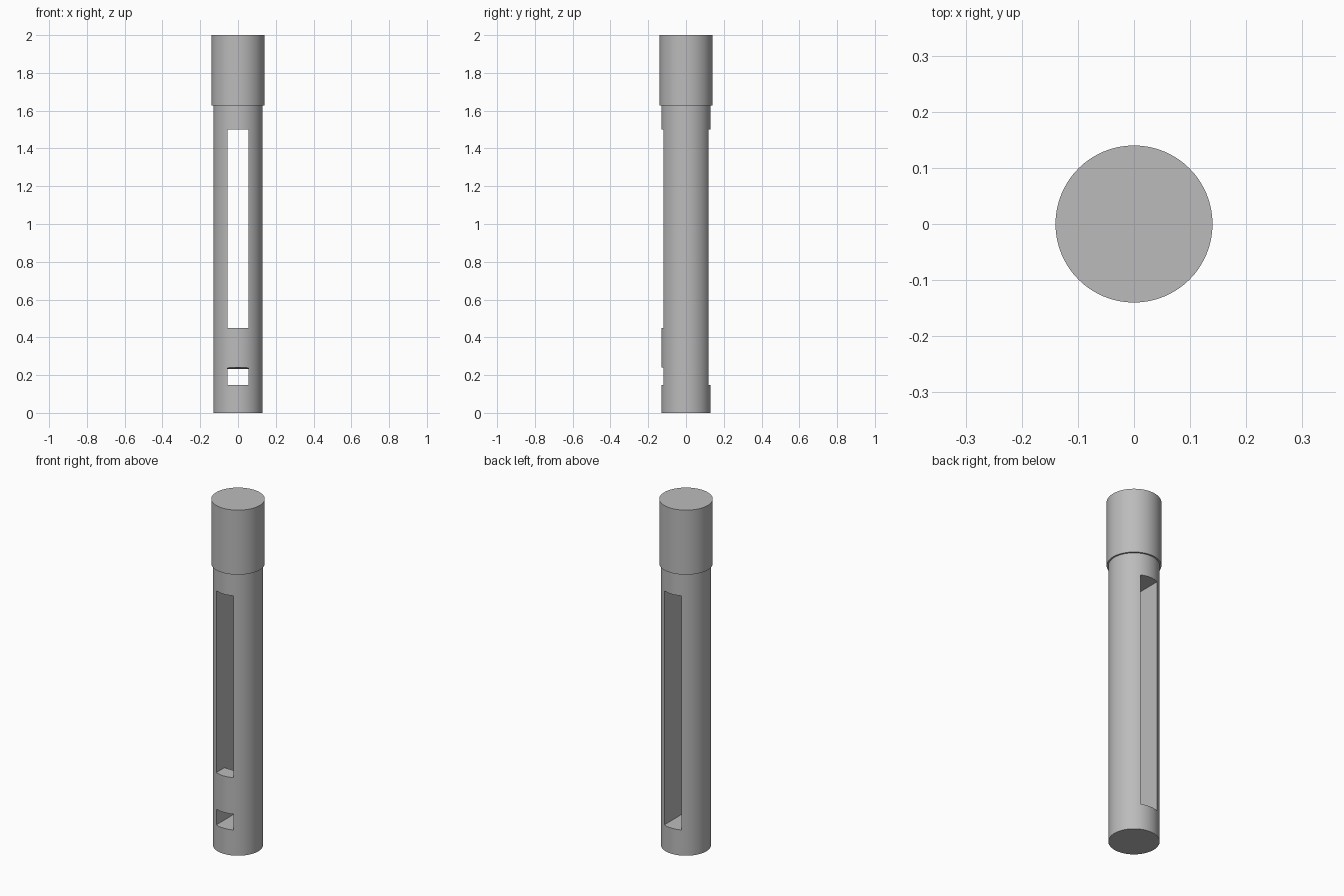
import bpy
import bmesh
import math

cube = bpy.data.objects.get("Cube")
if cube:
    bpy.data.objects.remove(cube, do_unlink=True)

grey = bpy.data.materials.new("plain grey")
grey.use_nodes = True
grey.diffuse_color = (0.5, 0.5, 0.5, 1)
grey.node_tree.nodes["Principled BSDF"].inputs["Base Color"].default_value = (0.5, 0.5, 0.5, 1)


def cylinder(name, radius, bottom, top):
    bpy.ops.mesh.primitive_cylinder_add(
        vertices=64, radius=radius, depth=top - bottom,
        location=(0, 0, (bottom + top) / 2))
    obj = bpy.context.object
    obj.name = name
    obj.data.materials.append(grey)
    return obj


def extruded_profile(name, profile, half_width):
    """Extrude a (y, z) outline along x, centred on x = 0."""
    bm = bmesh.new()
    face = bm.faces.new([bm.verts.new((-half_width, y, z)) for y, z in profile])
    result = bmesh.ops.extrude_face_region(bm, geom=[face])
    moved = [v for v in result["geom"] if isinstance(v, bmesh.types.BMVert)]
    bmesh.ops.translate(bm, verts=moved, vec=(2 * half_width, 0, 0))
    bmesh.ops.recalc_face_normals(bm, faces=bm.faces)
    mesh = bpy.data.meshes.new(name)
    bm.to_mesh(mesh)
    bm.free()
    mesh.materials.append(grey)
    obj = bpy.data.objects.new(name, mesh)
    bpy.context.collection.objects.link(obj)
    obj.hide_render = True
    return obj


# Shaft and the wider head on top of it
shaft = cylinder("shaft", 0.131, 0, 1.63)
head = cylinder("head", 0.14, 1.627, 2)

# One long slot at the back, split by a short bridge at the front
slot_bottom, slot_top, bridge_back = 0.148, 1.5, -0.045
slot = extruded_profile("slot_cutter", [
    (0.2, slot_bottom), (0.2, slot_top), (-0.2, slot_top), (-0.2, 0.45),
    (bridge_back, 0.45), (bridge_back, 0.232), (-0.2, 0.246),
    (-0.2, slot_bottom)], 0.055)

cut = shaft.modifiers.new("slot", "BOOLEAN")
cut.operation = "DIFFERENCE"
cut.solver = "EXACT"
cut.object = slot
bpy.ops.object.select_all(action="DESELECT")
bpy.context.view_layer.objects.active = shaft
shaft.select_set(True)
bpy.ops.object.modifier_apply(modifier=cut.name)
bpy.data.objects.remove(slot, do_unlink=True)

# Smooth round walls with sharp rims
head.select_set(True)
bpy.ops.object.shade_smooth_by_angle(angle=math.radians(30))
